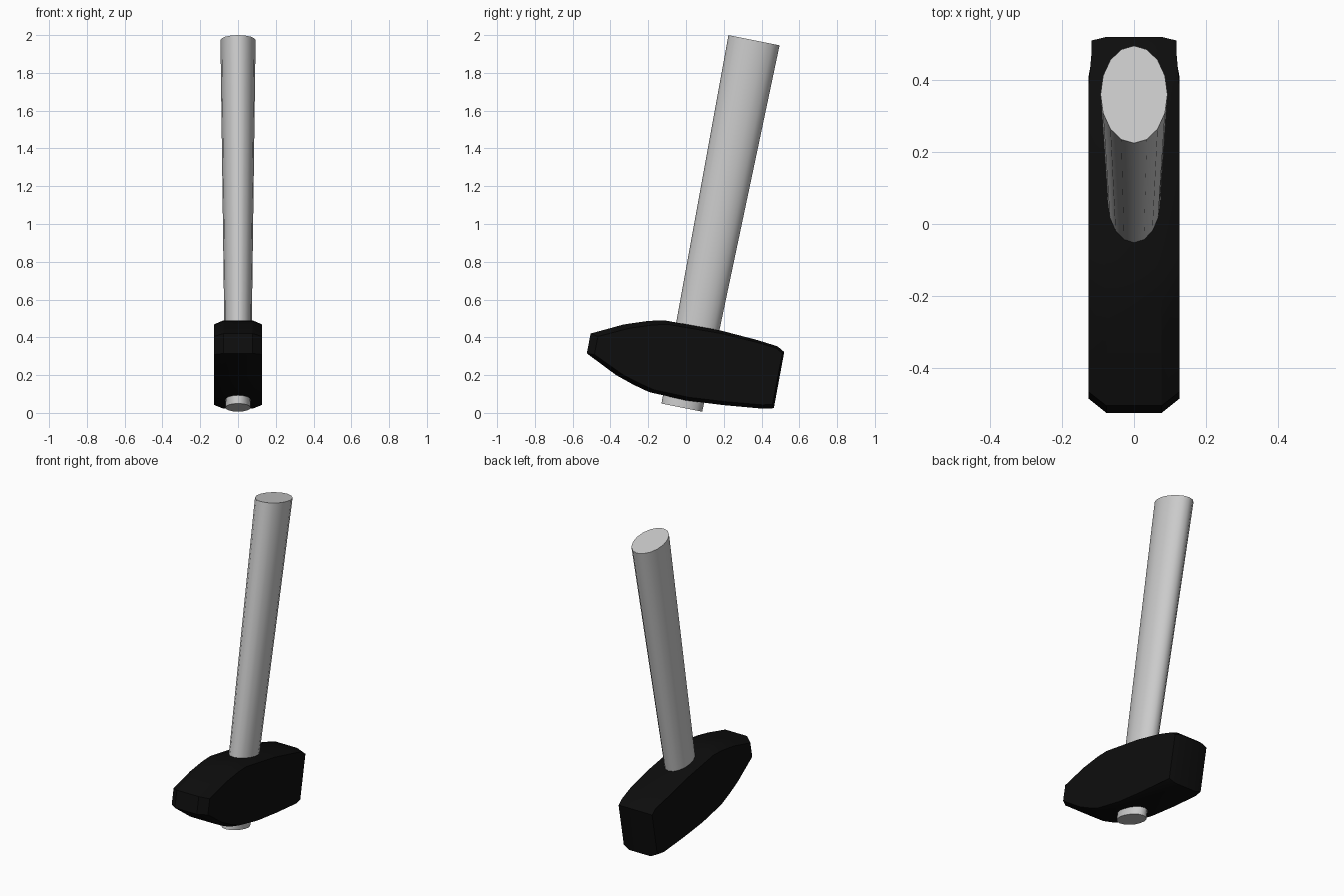
import bpy, bmesh, math
from mathutils import Vector

cube = bpy.data.objects.get("Cube")
if cube:
    bpy.data.objects.remove(cube, do_unlink=True)


def material(name, value):
    mat = bpy.data.materials.new(name)
    mat.use_nodes = True
    color = (value, value, value, 1)
    mat.diffuse_color = color
    mat.node_tree.nodes["Principled BSDF"].inputs["Base Color"].default_value = color
    return mat


def loft(name, rings, mat, angle):
    """Join matching rings of points with quads and cap both ends."""
    bm = bmesh.new()
    loops = [[bm.verts.new(p) for p in ring] for ring in rings]
    for a, b in zip(loops, loops[1:]):
        for i in range(len(a)):
            j = (i + 1) % len(a)
            bm.faces.new((a[i], a[j], b[j], b[i]))
    bm.faces.new(loops[0])
    bm.faces.new(loops[-1])
    bmesh.ops.recalc_face_normals(bm, faces=bm.faces)
    mesh = bpy.data.meshes.new(name)
    bm.to_mesh(mesh)
    bm.free()
    mesh.materials.append(mat)
    obj = bpy.data.objects.new(name, mesh)
    bpy.context.collection.objects.link(obj)
    bpy.ops.object.select_all(action="DESELECT")
    obj.select_set(True)
    bpy.context.view_layer.objects.active = obj
    bpy.ops.object.shade_smooth_by_angle(angle=math.radians(angle))
    return obj


# Handle: tapered oval shaft, tilted backwards
tilt = math.radians(11.3)
across = Vector((0, math.cos(tilt), -math.sin(tilt)))


def oval(center, half_x, half_y, sides=16):
    turns = [2 * math.pi * i / sides for i in range(sides)]
    return [Vector(center) + Vector((half_x * math.cos(t), 0, 0))
            + across * half_y * math.sin(t) for t in turns]


loft("handle", [oval((0, -0.022, 0.028), 0.067, 0.11),
                oval((0, 0.36, 1.973), 0.093, 0.138)],
     material("light grey", 0.6), 40)

# Head: side outline (y, z), with shrunken outer rings for the chamfer
outline = [(-0.525, 0.315), (-0.505, 0.42), (-0.33, 0.468), (-0.2, 0.487),
           (-0.115, 0.49), (0.18, 0.437), (0.38, 0.385), (0.485, 0.352),
           (0.52, 0.322), (0.465, 0.025), (0.41, 0.022), (0.2, 0.041),
           (0, 0.066), (-0.195, 0.11), (-0.28, 0.15), (-0.37, 0.2)]


def core_ring(side):
    return [(side * 0.077, y, z) for y, z in outline]


def side_ring(side):
    return [(side * (0.118 if y > 0.42 else 0.127),
             0.31 + (y - 0.31) * 0.952,
             0.25 + (z - 0.25) * 0.91) for y, z in outline]


loft("hammer_head", [side_ring(-1), core_ring(-1), core_ring(1), side_ring(1)],
     material("black", 0.004), 25)
